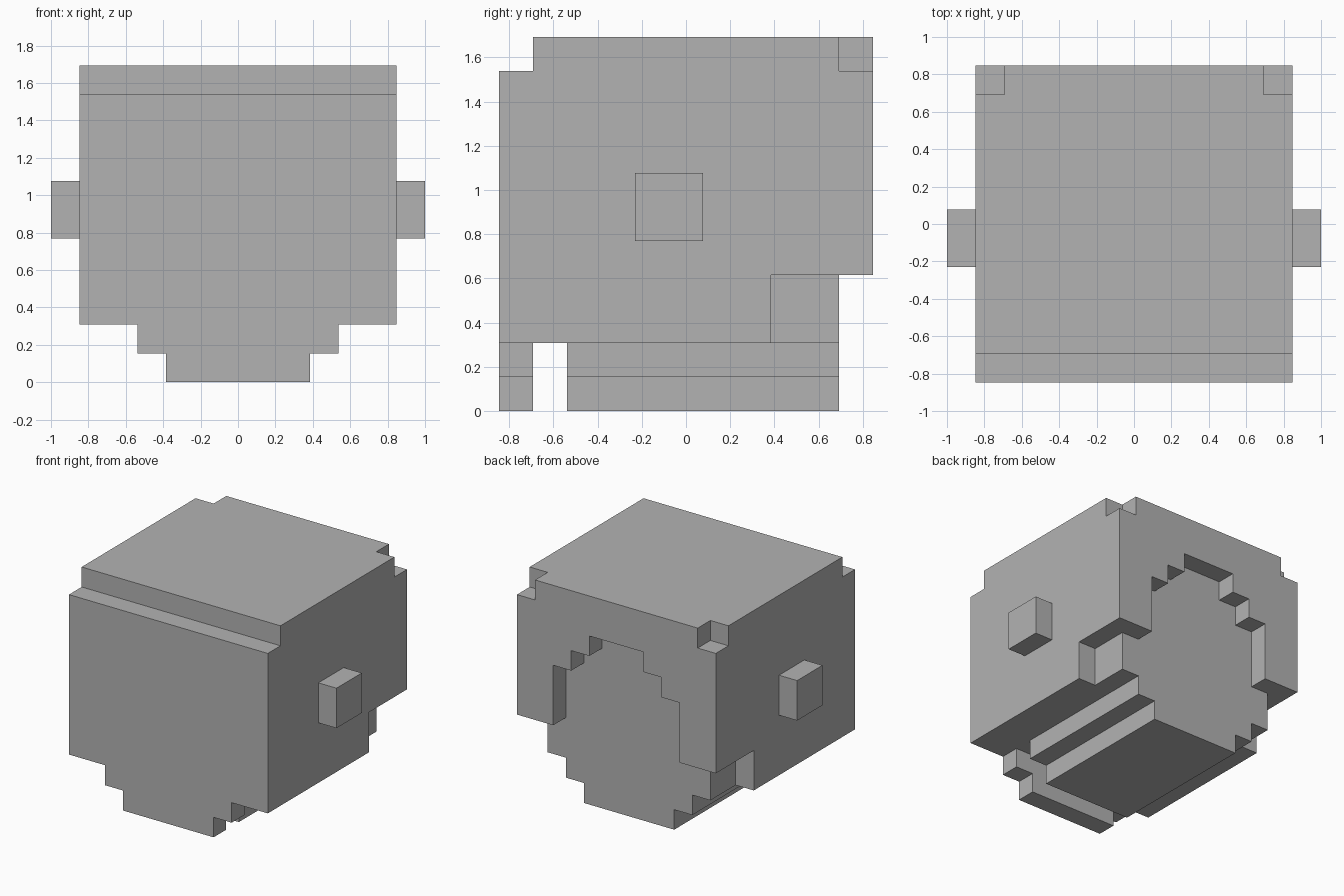
import bpy, bmesh, math

U = 2 / 13  # one block of the grid

cube = bpy.data.objects.get("Cube")
if cube:
    bpy.data.objects.remove(cube, do_unlink=True)

grey = bpy.data.materials.new("plain grey")
COLOUR = (0.45, 0.45, 0.45, 1)
grey.diffuse_color = COLOUR
grey.use_nodes = True
grey.node_tree.nodes["Principled BSDF"].inputs["Base Color"].default_value = COLOUR


def extrude(name, half_profile, y0, y1):
    """Solid from the +x half of a symmetric x-z outline, extruded along y."""
    outline = half_profile + [(-x, z) for x, z in reversed(half_profile)]
    bm = bmesh.new()
    face = bm.faces.new([bm.verts.new((x * U, y0 * U, z * U)) for x, z in outline])
    res = bmesh.ops.extrude_face_region(bm, geom=[face])
    moved = [v for v in res["geom"] if isinstance(v, bmesh.types.BMVert)]
    bmesh.ops.translate(bm, verts=moved, vec=(0, (y1 - y0) * U, 0))
    bmesh.ops.recalc_face_normals(bm, faces=bm.faces)
    return to_object(name, bm)


def box(name, x, y, z):
    """Box from its (low, high) extents in blocks."""
    bm = bmesh.new()
    bmesh.ops.create_cube(bm, size=1)
    for v in bm.verts:
        v.co = [U * (lo + (c + 0.5) * (hi - lo)) for c, (lo, hi) in zip(v.co, (x, y, z))]
    return to_object(name, bm)


def to_object(name, bm):
    mesh = bpy.data.meshes.new(name)
    bm.to_mesh(mesh)
    bm.free()
    mesh.materials.append(grey)
    obj = bpy.data.objects.new(name, mesh)
    bpy.context.collection.objects.link(obj)
    return obj


def carve(target, cutter):
    """Subtract the cutter from the target, then discard it."""
    mod = target.modifiers.new("carve", "BOOLEAN")
    mod.operation, mod.solver, mod.object = "DIFFERENCE", "EXACT", cutter
    bpy.context.view_layer.objects.active = target
    bpy.ops.object.modifier_apply(modifier=mod.name)
    bpy.data.objects.remove(cutter, do_unlink=True)


# Head block with the stepped chin running front to back
head = extrude("head", [(2.5, 0), (2.5, 1), (3.5, 1), (3.5, 2), (5.5, 2), (5.5, 11)], -5.5, 5.5)

# Step along the top front edge and slot behind the chin
carve(head, box("brow_step", (-7, 7), (-7, -4.5), (10, 12)))
carve(head, box("chin_slot", (-7, 7), (-4.5, -3.5), (-1, 2)))

# Stepped arch recess and open underside at the back
arch = [(7, -1), (7, 4), (3.5, 4), (3.5, 7), (2.5, 7), (2.5, 8), (1.5, 8), (1.5, 9)]
carve(head, extrude("back_recess", arch, 4.5, 7))

# Notches in the back corners, upper and lower
for lo, hi in ((4.5, 7), (-7, -4.5)):
    carve(head, box("top_notch", (lo, hi), (4.5, 7), (10, 12)))
    carve(head, box("lower_notch", (lo, hi), (2.5, 7), (-1, 4)))

# Merge coplanar faces left by the cuts
bm = bmesh.new()
bm.from_mesh(head.data)
bmesh.ops.remove_doubles(bm, verts=bm.verts, dist=1e-4)
bmesh.ops.dissolve_limit(bm, angle_limit=math.radians(1), verts=bm.verts, edges=bm.edges)
bm.to_mesh(head.data)
bm.free()

# Side knobs
box("left_knob", (5.5, 6.5), (-1.5, 0.5), (5, 7))
box("right_knob", (-6.5, -5.5), (-1.5, 0.5), (5, 7))
